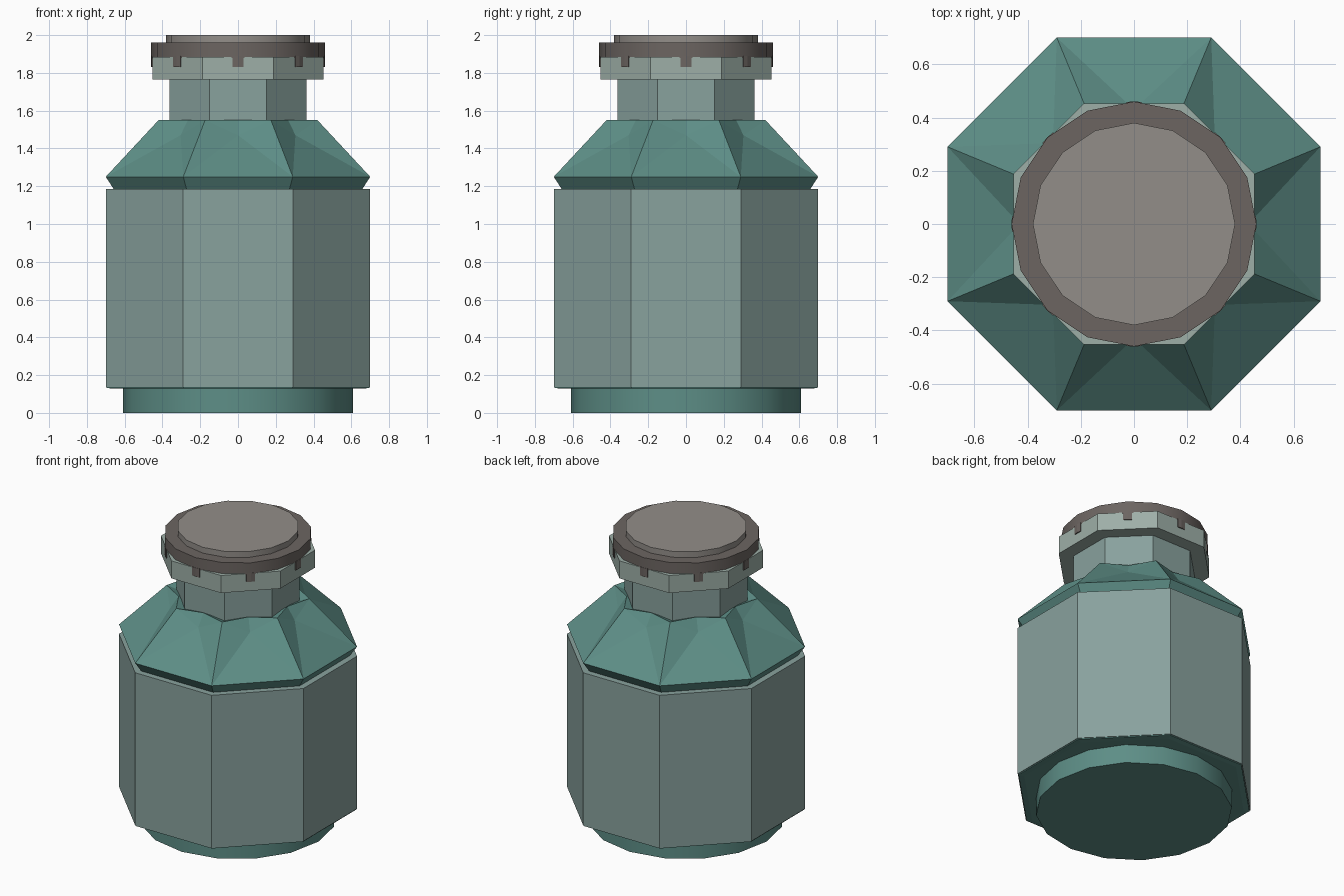
import bpy, bmesh
from math import sin, cos, pi

if "Cube" in bpy.data.objects:
    bpy.data.objects.remove(bpy.data.objects["Cube"])

def material(name, rgb):
    m = bpy.data.materials.new(name)
    m.diffuse_color = (*rgb, 1)
    m.use_nodes = True
    m.node_tree.nodes["Principled BSDF"].inputs["Base Color"].default_value = m.diffuse_color
    return m

GLASS = material("pale_green", (0.25, 0.36, 0.34))
TEAL = material("teal", (0.11, 0.27, 0.24))
COLLAR = material("light_green_grey", (0.34, 0.43, 0.39))
CAP = material("brown_grey", (0.15, 0.13, 0.12))
LID = material("warm_grey", (0.29, 0.27, 0.25))

OCT = cos(pi / 8)  # apothem / radius of an octagon

def finish(name, bm, mat, smooth=False):
    bmesh.ops.recalc_face_normals(bm, faces=bm.faces)
    me = bpy.data.meshes.new(name)
    bm.to_mesh(me)
    bm.free()
    me.materials.append(mat)
    ob = bpy.data.objects.new(name, me)
    bpy.context.collection.objects.link(ob)
    if smooth:
        bpy.ops.object.select_all(action='DESELECT')
        ob.select_set(True)
        bpy.context.view_layer.objects.active = ob
        bpy.ops.object.shade_smooth_by_angle(angle=0.6)
    return ob

def ring(bm, n, r, z, phase=0.0):
    return [bm.verts.new((r * cos(phase + 2 * pi * i / n), r * sin(phase + 2 * pi * i / n), z))
            for i in range(n)]

def bridge(bm, a, b):
    n = len(a)
    for i in range(n):
        j = (i + 1) % n
        bm.faces.new((a[i], a[j], b[j], b[i]))

def turned(name, n, profile, mat, phase=0.0, smooth=False):
    """Closed prism stack from (radius, z) pairs."""
    bm = bmesh.new()
    rings = [ring(bm, n, r, z, phase) for r, z in profile]
    for a, b in zip(rings, rings[1:]):
        bridge(bm, a, b)
    bm.faces.new(rings[0])
    bm.faces.new(rings[-1])
    return finish(name, bm, mat, smooth)

def octagon(name, profile, mat):
    return turned(name, 8, [(a / OCT, z) for a, z in profile], mat, pi / 8)

# foot and octagonal body
turned("foot", 16, [(0.61, 0), (0.61, 0.135)], TEAL, smooth=True)
octagon("bottom_plate", [(0.66, 0.128), (0.695, 0.132), (0.695, 0.142)], TEAL)
octagon("body", [(0.70, 0.138), (0.70, 1.185)], GLASS)

# faceted shoulder: raised crests at corners, recessed triangles between
bm = bmesh.new()
low = ring(bm, 8, 0.655 / OCT, 1.18, pi / 8)
rim = ring(bm, 8, 0.70 / OCT, 1.25, pi / 8)
crest = ring(bm, 8, 0.455, 1.55, pi / 8)
dip = ring(bm, 8, 0.43, 1.47, pi / 4)
notch = ring(bm, 8, 0.375, 1.55, pi / 4)
inner = ring(bm, 8, 0.36, 1.52, pi / 8)
bm.faces.new(low)
bridge(bm, low, rim)
for i in range(8):
    j = (i + 1) % 8
    bm.faces.new((rim[i], rim[j], dip[i]))
    bm.faces.new((rim[i], dip[i], crest[i]))
    bm.faces.new((rim[j], crest[j], dip[i]))
    bm.faces.new((dip[i], notch[i], crest[i]))
    bm.faces.new((dip[i], crest[j], notch[i]))
    bm.faces.new((crest[i], notch[i], inner[i]))
    bm.faces.new((crest[j], inner[j], notch[i]))
    bm.faces.new((inner[i], notch[i], inner[j]))
bm.faces.new(inner)
finish("shoulder", bm, TEAL)

# neck and octagonal collar
octagon("neck", [(0.363, 1.50), (0.363, 1.78)], GLASS)
octagon("collar", [(0.453, 1.765), (0.453, 1.885)], COLLAR)

# cap rim with eight tabs hanging over the collar
turned("cap_rim", 16, [(0.46, 1.88), (0.46, 1.96)], CAP, smooth=True)
bm = bmesh.new()
for k in range(8):
    a = k * pi / 4
    pts = [(0.44, -0.028), (0.458, -0.028), (0.461, 0), (0.458, 0.028), (0.44, 0.028)]
    lo, hi = [[bm.verts.new((r * cos(a) - t * sin(a), r * sin(a) + t * cos(a), z))
               for r, t in pts] for z in (1.83, 1.89)]
    bridge(bm, lo, hi)
    bm.faces.new(lo)
    bm.faces.new(hi)
finish("cap_tabs", bm, CAP)

# raised lid disc
turned("lid", 16, [(0.38, 1.95), (0.38, 2.0)], LID, smooth=True)
